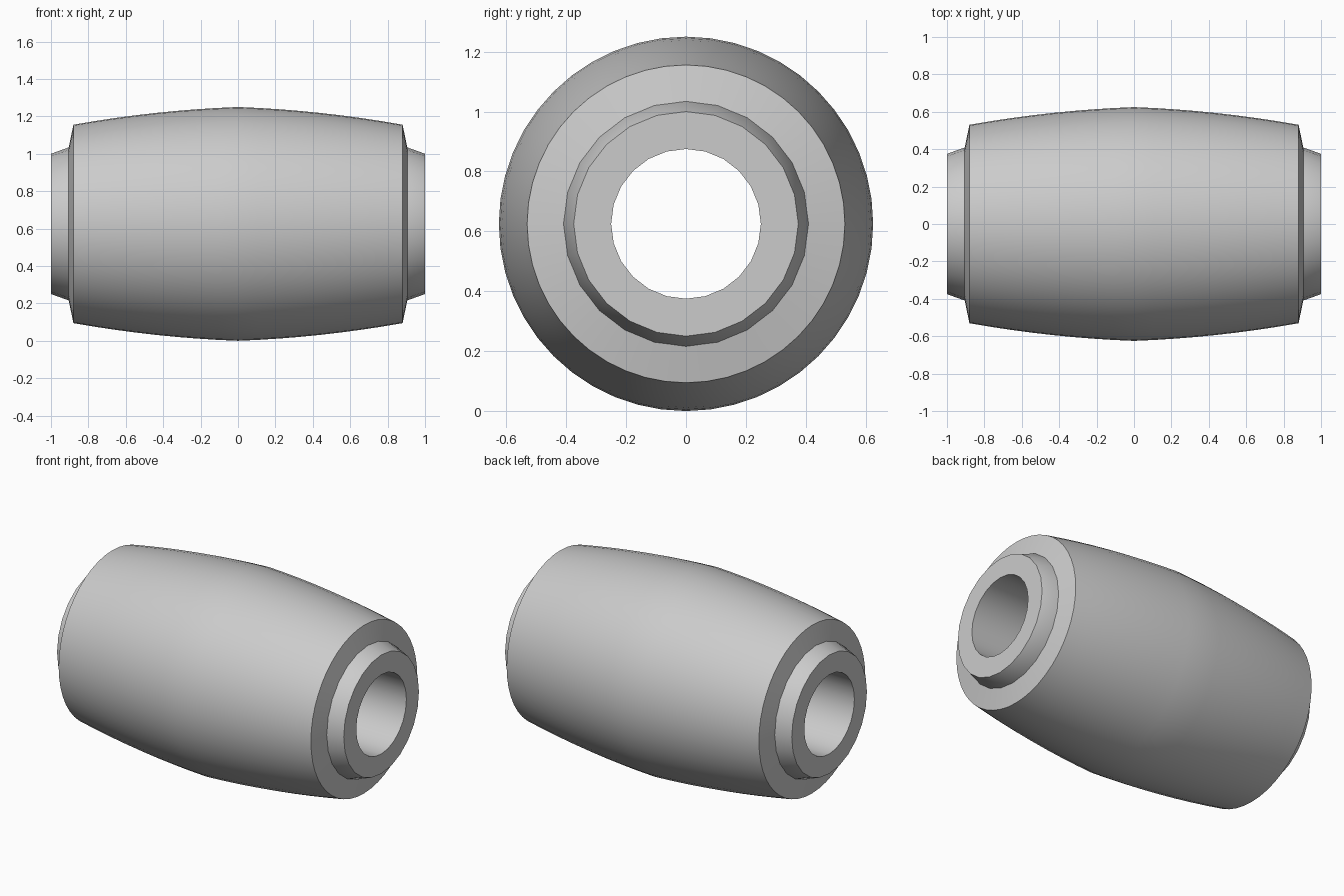
import bpy, bmesh
from math import radians
from mathutils import Matrix

cube = bpy.data.objects.get("Cube")
if cube:
    bpy.data.objects.remove(cube, do_unlink=True)

AXIS_HEIGHT = 0.625

grey = bpy.data.materials.new("plain grey")
grey.use_nodes = True
colour = (0.6, 0.6, 0.6, 1)
grey.diffuse_color = colour
grey.node_tree.nodes["Principled BSDF"].inputs["Base Color"].default_value = colour


def lathe(name, profile, sides, closed=False):
    """Revolve (x, radius) points around the x axis."""
    bm = bmesh.new()
    verts = [bm.verts.new((x, 0, r)) for x, r in profile]
    edges = [bm.edges.new(pair) for pair in zip(verts, verts[1:])]
    if closed:
        edges.append(bm.edges.new((verts[-1], verts[0])))
    bmesh.ops.spin(bm, geom=verts + edges, cent=(0, 0, 0), axis=(1, 0, 0),
                   angle=radians(360), steps=sides, use_duplicate=False)
    bmesh.ops.remove_doubles(bm, verts=bm.verts, dist=1e-4)
    bmesh.ops.recalc_face_normals(bm, faces=bm.faces)
    bmesh.ops.transform(bm, matrix=Matrix.Translation((0, 0, AXIS_HEIGHT)), verts=bm.verts)
    mesh = bpy.data.meshes.new(name)
    bm.to_mesh(mesh)
    bm.free()
    mesh.materials.append(grey)
    obj = bpy.data.objects.new(name, mesh)
    bpy.context.collection.objects.link(obj)
    bpy.ops.object.select_all(action='DESELECT')
    obj.select_set(True)
    bpy.context.view_layer.objects.active = obj
    bpy.ops.object.shade_smooth_by_angle(angle=radians(20))
    return obj


def mirrored(half):
    """Complete a right-hand profile with its left-hand reflection."""
    return [(-x, r) for x, r in reversed(half) if x > 0] + half


# Bulging barrel with sloped shoulders and a slight ridge round the middle
STEPS = 8
bulge = []
for i in range(STEPS + 1):
    x = 0.88 * i / STEPS
    bulge.append((x, 0.625 - 0.037 * x - 0.08 * x * x))
lathe("barrel", mirrored(bulge + [(0.907, 0.4)]), 48)

# Tapered collars at both ends, joined by the straight bore
sleeve = mirrored([(0.9, 0.411), (1.0, 0.375)]) + [(1.0, 0.25), (-1.0, 0.25)]
lathe("collars_and_bore", sleeve, 24, closed=True)
